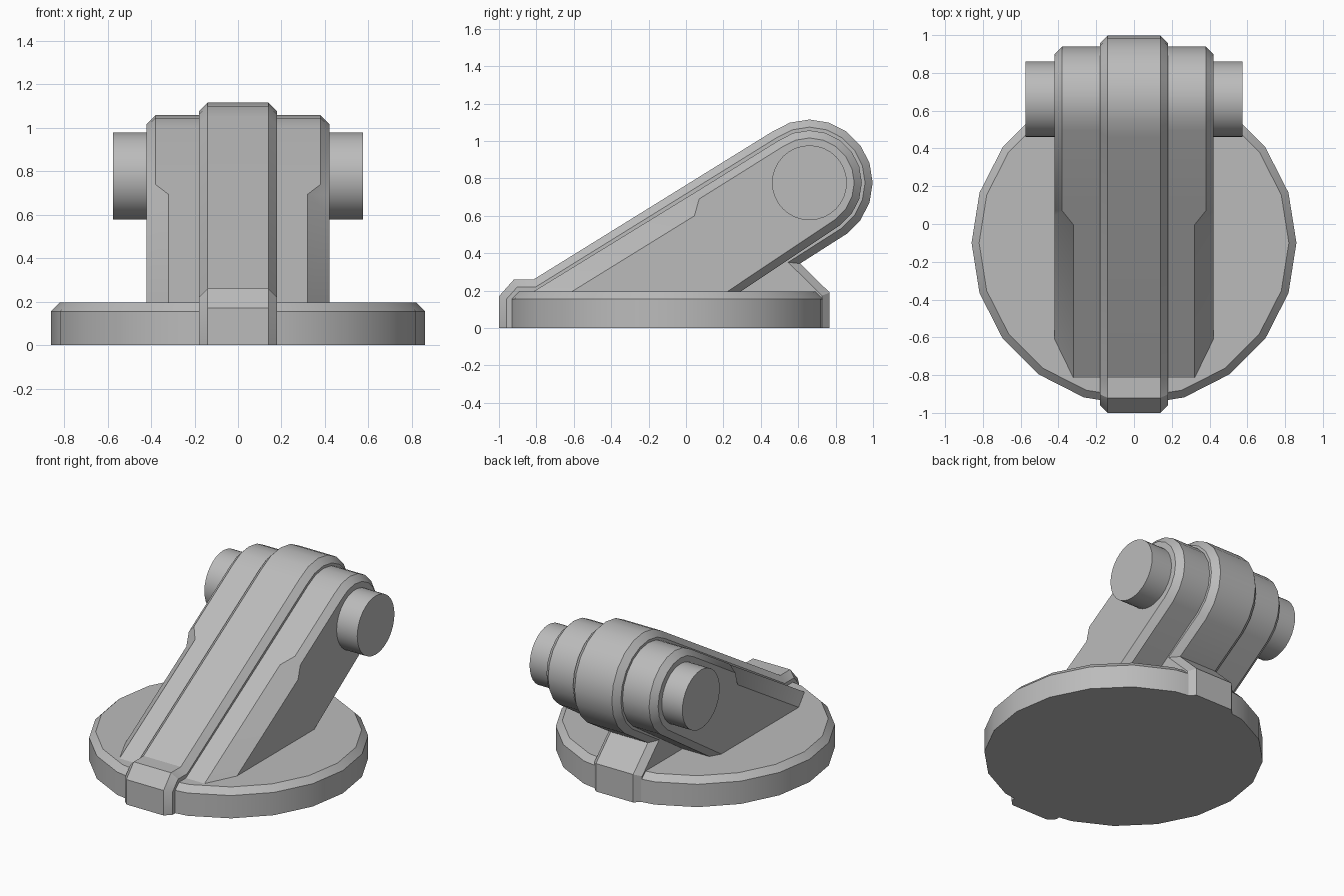
import bpy
import bmesh
from math import sin, cos, radians, pi
from mathutils import Vector

cube = bpy.data.objects.get("Cube")
if cube:
    bpy.data.objects.remove(cube, do_unlink=True)

grey = bpy.data.materials.new("plain_grey")
grey.use_nodes = True
color = (0.5, 0.5, 0.5, 1)
grey.diffuse_color = color
grey.node_tree.nodes["Principled BSDF"].inputs["Base Color"].default_value = color

PIVOT = Vector((0.66, 0.777))  # hinge centre in (y, z)


def finish(obj):
    obj.data.materials.append(grey)
    bpy.ops.object.select_all(action='DESELECT')
    obj.select_set(True)
    bpy.context.view_layer.objects.active = obj
    bpy.ops.object.shade_smooth_by_angle(angle=radians(30))


def loft(name, rings):
    """Skin closed rings of equal length and cap both ends."""
    bm = bmesh.new()
    loops = [[bm.verts.new(p) for p in ring] for ring in rings]
    for a, b in zip(loops, loops[1:]):
        for i in range(len(a)):
            j = (i + 1) % len(a)
            bm.faces.new((a[i], a[j], b[j], b[i]))
    bm.faces.new(loops[0])
    bm.faces.new(loops[-1])
    bmesh.ops.recalc_face_normals(bm, faces=bm.faces)
    mesh = bpy.data.meshes.new(name)
    bm.to_mesh(mesh)
    bm.free()
    obj = bpy.data.objects.new(name, mesh)
    bpy.context.collection.objects.link(obj)
    finish(obj)
    return obj


def arc(radius):
    """Rounded hinge end, from the upper tangent to the lower one."""
    return [PIVOT + radius * Vector((cos(radians(a)), sin(radians(a))))
            for a in range(126, -55, -18)]


def inset(path, d):
    """Offset a clockwise open path inwards; its ends slide along the floor."""
    normals = []
    for a, b in zip(path, path[1:]):
        e = (b - a).normalized()
        normals.append(Vector((e.y, -e.x)))
    out = [path[0] + Vector((d / normals[0].x, 0))]
    for p, m, n in zip(path[1:], normals, normals[1:]):
        out.append(p + (m + n) * d / (1 + m.dot(n)))
    out.append(path[-1] + Vector((d / normals[-1].x, 0)))
    return out


def chamfered_plate(name, crest, crest_x, side, side_x):
    """Mirrored plate: crest outline in the middle, side outline outermost."""
    half = [[(x, p.x, p.y) for p, x in zip(crest, crest_x)],
            [(side_x, p.x, p.y) for p in side]]
    mirror = [[(-x, y, z) for x, y, z in ring] for ring in half]
    return loft(name, [mirror[1], mirror[0], half[0], half[1]])


# Round base with chamfered rim
loft("base_disc", [[(r * cos(i * pi / 10), r * sin(i * pi / 10) - 0.1, z)
                    for i in range(20)]
                   for r, z in ((0.86, 0), (0.86, 0.155), (0.82, 0.195))])

# Central rib, wrapping over the arm and down both edges of the base
rib = [Vector(p) for p in ((-1, 0), (-1, 0.17), (-0.92, 0.26), (-0.815, 0.26))]
rib += arc(0.338)
rib += [Vector(p) for p in ((0.61, 0.345), (0.768, 0.19), (0.768, 0))]
chamfered_plate("center_rib", rib, [0.14] * len(rib), inset(rib, 0.04), 0.18)

# Slanted arm, with a deeper chamfer on the lower half of its front edges
arm = [Vector(p) for p in ((-0.841, 0.18), (-0.005, 0.693), (0.07, 0.739))]
arm += arc(0.28) + [Vector((0.27, 0.18))]
arm_side = inset(arm, 0.04)
arm_side[:3] = [Vector(p) for p in ((-0.635, 0.18), (0.045, 0.6), (0.07, 0.69))]
chamfered_plate("slanted_arm", arm, [0.32] * 2 + [0.38] * (len(arm) - 2),
                arm_side, 0.42)

# Hinge pin through the arm
bpy.ops.mesh.primitive_cylinder_add(vertices=32, radius=0.2, depth=1.15,
                                    location=(0, PIVOT.x, PIVOT.y),
                                    rotation=(0, pi / 2, 0))
pin = bpy.context.object
pin.name = "hinge_pin"
finish(pin)
